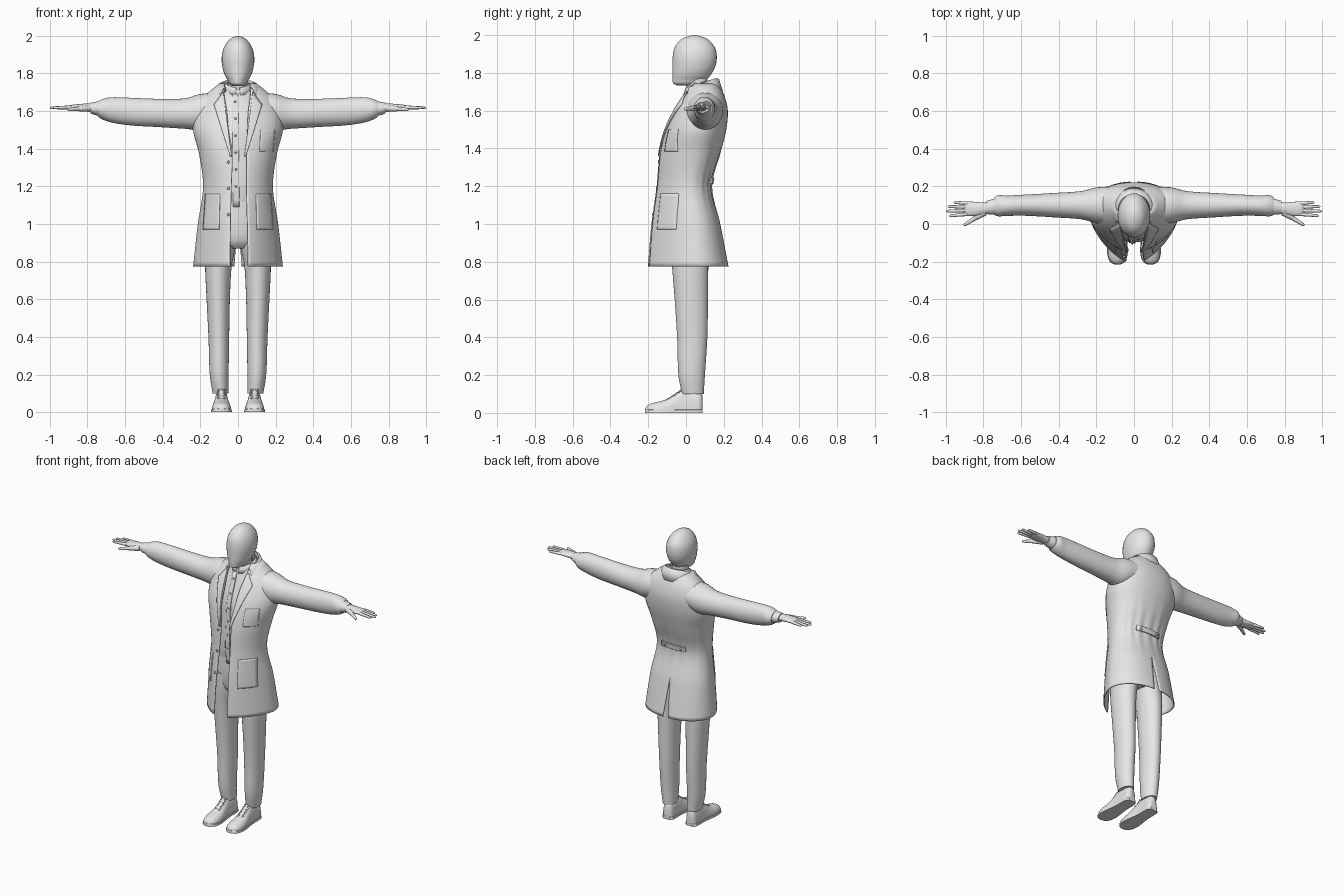
import bpy, bmesh
from math import sin, cos, pi, exp, radians
from mathutils import Vector

cube = bpy.data.objects.get("Cube")
if cube:
    bpy.data.objects.remove(cube)

grey = bpy.data.materials.new("light_grey")
grey.use_nodes = True
grey.diffuse_color = (0.8, 0.8, 0.8, 1)
grey.node_tree.nodes["Principled BSDF"].inputs["Base Color"].default_value = (0.8, 0.8, 0.8, 1)


def sample(keys, t):
    """Smoothly interpolate key rows (first entry is the parameter)."""
    i = max(k for k in range(len(keys) - 1) if keys[k][0] <= t or k == 0)
    a, b = keys[i], keys[i + 1]
    p, q = keys[max(i - 1, 0)], keys[min(i + 2, len(keys) - 1)]
    h = b[0] - a[0]
    f = (t - a[0]) / h
    out = []
    for j in range(1, len(a)):
        m0 = (b[j] - p[j]) / (b[0] - p[0]) * h
        m1 = (q[j] - a[j]) / (q[0] - a[0]) * h
        out.append((2*f**3 - 3*f**2 + 1) * a[j] + (f**3 - 2*f**2 + f) * m0
                   + (3*f**2 - 2*f**3) * b[j] + (f**3 - f**2) * m1)
    return out


def steps(keys, n):
    lo, hi = keys[0][0], keys[-1][0]
    return [lo + (hi - lo) * i / n for i in range(n + 1)]


def skin(name, grids, closed=True, mirror=False, thick=0, angle=40):
    """Join rows of points into a surface; closed rows become capped tubes."""
    bm = bmesh.new()
    for rows in grids:
        vs = [[bm.verts.new(p) for p in row] for row in rows]
        n = len(rows[0])
        for r, s in zip(vs, vs[1:]):
            for i in range(n if closed else n - 1):
                k = (i + 1) % n
                bm.faces.new((r[i], r[k], s[k], s[i]))
        if closed:
            bm.faces.new(vs[0])
            bm.faces.new(vs[-1])
    if not closed:
        bmesh.ops.remove_doubles(bm, verts=bm.verts, dist=1e-4)
    bmesh.ops.recalc_face_normals(bm, faces=bm.faces)
    me = bpy.data.meshes.new(name)
    bm.to_mesh(me)
    bm.free()
    me.polygons.foreach_set("use_smooth", [True] * len(me.polygons))
    me.set_sharp_from_angle(angle=radians(angle))
    me.materials.append(grey)
    ob = bpy.data.objects.new(name, me)
    bpy.context.scene.collection.objects.link(ob)
    if thick:
        mod = ob.modifiers.new("thickness", "SOLIDIFY")
        mod.thickness, mod.offset = thick, 0
    if mirror:
        ob.modifiers.new("mirror", "MIRROR")
    return ob


def ring(c, u, v, n=32):
    c, u, v = Vector(c), Vector(u), Vector(v)
    return [c + u * cos(2 * pi * i / n) + v * sin(2 * pi * i / n) for i in range(n)]


def upright(keys, n=24):
    """Rows for a vertical form: z, centre x, radius x, centre y, radius y."""
    return [ring((x, y, z), (rx, 0, 0), (0, ry, 0))
            for z in steps(keys, n) for x, rx, y, ry in [sample(keys, z)]]


def sideways(keys, n=24):
    """Rows for a form along x: x, centre z, radius z, centre y, radius y."""
    return [ring((x, y, z), (0, ry, 0), (0, 0, rz))
            for x in steps(keys, n) for z, rz, y, ry in [sample(keys, x)]]


def rod(a, b, r0, r1, flat=1):
    """Tapered, round-tipped rod."""
    a, b = Vector(a), Vector(b)
    d = (b - a).normalized()
    u = d.cross(Vector((0, 0, 1)) if abs(d.z) < 0.9 else Vector((1, 0, 0))).normalized()
    v = d.cross(u)
    prof = [(0, 0.6), (0.06, 1), (0.5, 1), (0.9, 1), (0.97, 0.75), (1, 0.3)]
    return [ring(a.lerp(b, t), u * (r0 + (r1 - r0) * t) * k,
                 v * (r0 + (r1 - r0) * t) * k * flat, 12) for t, k in prof]


# Head and neck
head = [(1.733, 0, .025, .0, .045), (1.742, 0, .043, .01, .076), (1.765, 0, .056, .02, .091),
        (1.79, 0, .07, .03, .102), (1.83, 0, .082, .041, .113), (1.88, 0, .087, .046, .117),
        (1.93, 0, .078, .047, .108), (1.97, 0, .055, .045, .08), (1.99, 0, .032, .045, .046),
        (2.0, 0, .004, .045, .005)]
skin("head", [upright(head, 48)], angle=70)
skin("neck", [upright([(1.62, 0, .06, .07, .062), (1.72, 0, .052, .06, .058),
                       (1.82, 0, .052, .055, .056)], 8)])

# Shirt, with its placket, buttons and stand collar
shirt = [(1.08, 0, .15, .02, .105), (1.2, 0, .15, .015, .112), (1.38, 0, .168, .035, .122),
         (1.5, 0, .178, .055, .132), (1.6, 0, .168, .075, .117), (1.68, 0, .11, .08, .09),
         (1.71, 0, .075, .07, .073)]
skin("shirt", [upright(shirt)])


def shirt_front(x, z):
    _, rx, cy, ry = sample(shirt, z)
    return cy - ry * (1 - min(1, abs(x) / rx)**2)**0.5


# Coat surface: z, half width, centre y, front y, back y, front squareness, right and left opening
coat = [(.775, .235, .05, -.212, .222, 1.5, .043, .055), (1.0, .21, .04, -.19, .178, 1.6, .04, .05),
        (1.2, .182, .02, -.157, .135, 1.8, .035, .045), (1.38, .205, .04, -.137, .18, 2, .03, .045),
        (1.5, .235, .06, -.107, .21, 2, .05, .05), (1.6, .222, .08, -.062, .218, 2, .06, .055),
        (1.67, .185, .1, -.022, .203, 2, .073, .065), (1.71, .14, .1, .008, .185, 2, .08, .07),
        (1.745, .095, .095, .03, .162, 2, .08, .07)]
BACK = 2.2


def coat_front(x, z):
    rx, cy, yf, _, p, _, _ = sample(coat, z)
    return cy - (cy - yf) * (1 - min(1, abs(x) / rx)**p)**(1 / p)


def coat_back(x, z):
    rx, cy, _, yb, _, _, _ = sample(coat, z)
    return cy + (yb - cy) * (1 - min(1, abs(x) / rx)**BACK)**(1 / BACK)


def coat_half(side):
    rows = []
    for z in steps(coat, 44):
        rx, cy, yf, yb, p, right, left = sample(coat, z)
        start = ((left if side > 0 else right) / rx)**(p / 2)
        vent = max(0, 1.02 - z) * 0.08
        end = pi - (vent / rx)**(BACK / 2)
        row = []
        for i in range(41):
            a = start + (end - start) * i / 40
            s, c = abs(sin(a)), cos(a)
            q = p if c > 0 else BACK
            reach = (yf if c > 0 else yb) - cy
            y = cy + reach * abs(c)**(2 / q)
            if c < 0:
                y += 0.007 * c * sin(9 * a)**2 * exp(-((z - 1.24) / .13)**2)
            row.append((side * rx * s**(2 / q), y, z))
        rows.append(row)
    return rows


skin("coat_body", [coat_half(1), coat_half(-1)], closed=False, thick=.007, angle=60)


def patch(name, corners, surface, lift, thick=.006):
    """Thin panel laid on a surface; corners run round the quad as (x, z)."""
    a, b, c, d = [Vector(p) for p in corners]
    rows = []
    for j in range(17):
        l, r = a.lerp(d, j / 16), b.lerp(c, j / 16)
        pts = [l.lerp(r, i / 8) for i in range(9)]
        rows.append([(p.x, surface(p.x, p.y) + lift, p.y) for p in pts])
    return skin(name, [rows], closed=False, thick=thick)


def button(name, x, z, surface, out, r=.008):
    y = surface(x, z)
    skin(name, [[ring((x, y + out * t, z), (k, 0, 0), (0, 0, k), 12)
                 for t, k in ((0, r), (.009, r), (.012, r * .6))]])


patch("shirt_placket", [(-.025, 1.09), (.008, 1.09), (0, 1.69), (-.03, 1.69)], shirt_front, -.003)
for i in range(6):
    button("shirt_button", -.01 - .001 * i, 1.2 + .09 * i, shirt_front, -1, .006)
for z in (1.05, 1.19, 1.33):
    button("coat_button", -.052, z, coat_front, -1)

# Lapels and pockets
for s, label in ((-1, "right"), (1, "left")):
    patch(label + "_lapel", [(s * .033, 1.36), (s * .042, 1.36), (s * .128, 1.635),
                             (s * .078, 1.70)], coat_front, -.009)
    patch(label + "_hip_pocket", [(s * .1, .97), (s * .185, .97), (s * .172, 1.16),
                                  (s * .095, 1.16)], coat_front, -.005)
patch("chest_pocket", [(.115, 1.385), (.185, 1.385), (.195, 1.5), (.12, 1.5)], coat_front, -.005)

# Half belt at the back
patch("back_belt", [(-.09, 1.212), (.09, 1.212), (.09, 1.245), (-.09, 1.245)], coat_back, .006, .008)
for x in (-.06, .06):
    button("belt_button", x, 1.228, coat_back, 1.3)


def collar(name, reach, levels, thick):
    """Band round the neck: each level is radius x, radius y, front z, back z."""
    rows = []
    for rx, ry, zf, zb in levels:
        row = []
        for i in range(41):
            a = radians(-reach + 2 * reach * i / 40)
            f = (1 + cos(a)) / 2
            row.append((rx * sin(a), .075 + ry * cos(a), zf + (zb - zf) * f))
        rows.append(row)
    skin(name, [rows], closed=False, thick=thick, angle=60)


collar("coat_collar", 128, [(.082, .08, 1.68, 1.71), (.086, .086, 1.715, 1.77),
                            (.1, .098, 1.71, 1.765), (.132, .118, 1.655, 1.70)], .006)
collar("shirt_collar", 172, [(.064, .072, 1.675, 1.71), (.06, .07, 1.725, 1.765),
                             (.068, .077, 1.72, 1.755), (.078, .085, 1.685, 1.72)], .005)

# Sleeves, cuffs and hands
skin("sleeves", [sideways([(.1, 1.612, .085, .1, .1), (.2, 1.595, .096, .1, .094),
                           (.28, 1.587, .081, .1, .075), (.42, 1.59, .075, .1, .065),
                           (.58, 1.598, .073, .1, .056), (.68, 1.607, .066, .097, .054),
                           (.725, 1.61, .052, .097, .056), (.745, 1.612, .04, .095, .045)], 36)],
     mirror=True)
skin("shirt_cuffs", [sideways([(.72, 1.612, .042, .095, .045), (.76, 1.614, .035, .09, .04),
                               (.785, 1.616, .028, .088, .034)], 6)], mirror=True)
skin("palms", [sideways([(.75, 1.616, .022, .086, .028), (.8, 1.619, .021, .082, .032),
                         (.85, 1.62, .017, .08, .038), (.89, 1.62, .012, .081, .037),
                         (.905, 1.62, .005, .081, .03)], 14)], mirror=True)
fingers = [((.88, .053), (.982, .043)), ((.885, .072), (1.0, .068)),
           ((.885, .09), (.99, .093)), ((.875, .108), (.958, .116))]
skin("fingers", [rod((*a, 1.62), (*b, 1.617), .0105, .007) for a, b in fingers], mirror=True)
skin("thumbs", [rod((.79, .065, 1.615), (.85, .028, 1.612), .019, .013),
                rod((.84, .034, 1.612), (.905, -.008, 1.608), .0125, .008)], mirror=True)

# Trousers
skin("trouser_seat", [upright([(.87, 0, .08, .015, .06), (.9, 0, .14, .015, .09),
                               (1.0, 0, .16, .015, .105), (1.14, 0, .148, .015, .104)], 12)])
skin("trouser_legs", [upright([(.1, .093, .042, .036, .058), (.2, .1, .05, .03, .07),
                               (.4, .102, .055, .033, .08), (.6, .105, .062, .028, .088),
                               (.78, .104, .071, .022, .096), (.9, .09, .083, .018, .1),
                               (1.0, .08, .083, .017, .1)], 32)], mirror=True)

# Shoes: y, half width, height
shoe = [(-.215, .012, .026), (-.2, .036, .043), (-.16, .05, .056), (-.11, .05, .07),
        (-.06, .043, .1), (-.02, .038, .125), (.04, .037, .122), (.075, .034, .112),
        (.088, .02, .09)]


def shoe_rows(bottom, top, grow, power):
    rows = []
    for y in steps(shoe, 30):
        w, h = sample(shoe, y)
        h = top or h
        rows.append([(.088 + (w + grow) * cos(a), y * (1 + grow),
                      bottom + (h - bottom) * max(0, sin(a))**power)
                     for a in [2 * pi * i / 28 for i in range(28)]])
    return rows


skin("shoe_uppers", [shoe_rows(.012, None, 0, .8)], mirror=True)
skin("shoe_soles", [shoe_rows(0, .02, .004, .2)], mirror=True)
laces = []
for i in range(4):
    y = -.105 + .022 * i
    z = sample(shoe, y)[1] + .001
    laces += [rod((.066, y, z - .008), (.11, y + .012, z + .004), .004, .004),
              rod((.11, y, z - .008), (.066, y + .012, z + .004), .004, .004)]
skin("shoe_laces", laces, mirror=True)
